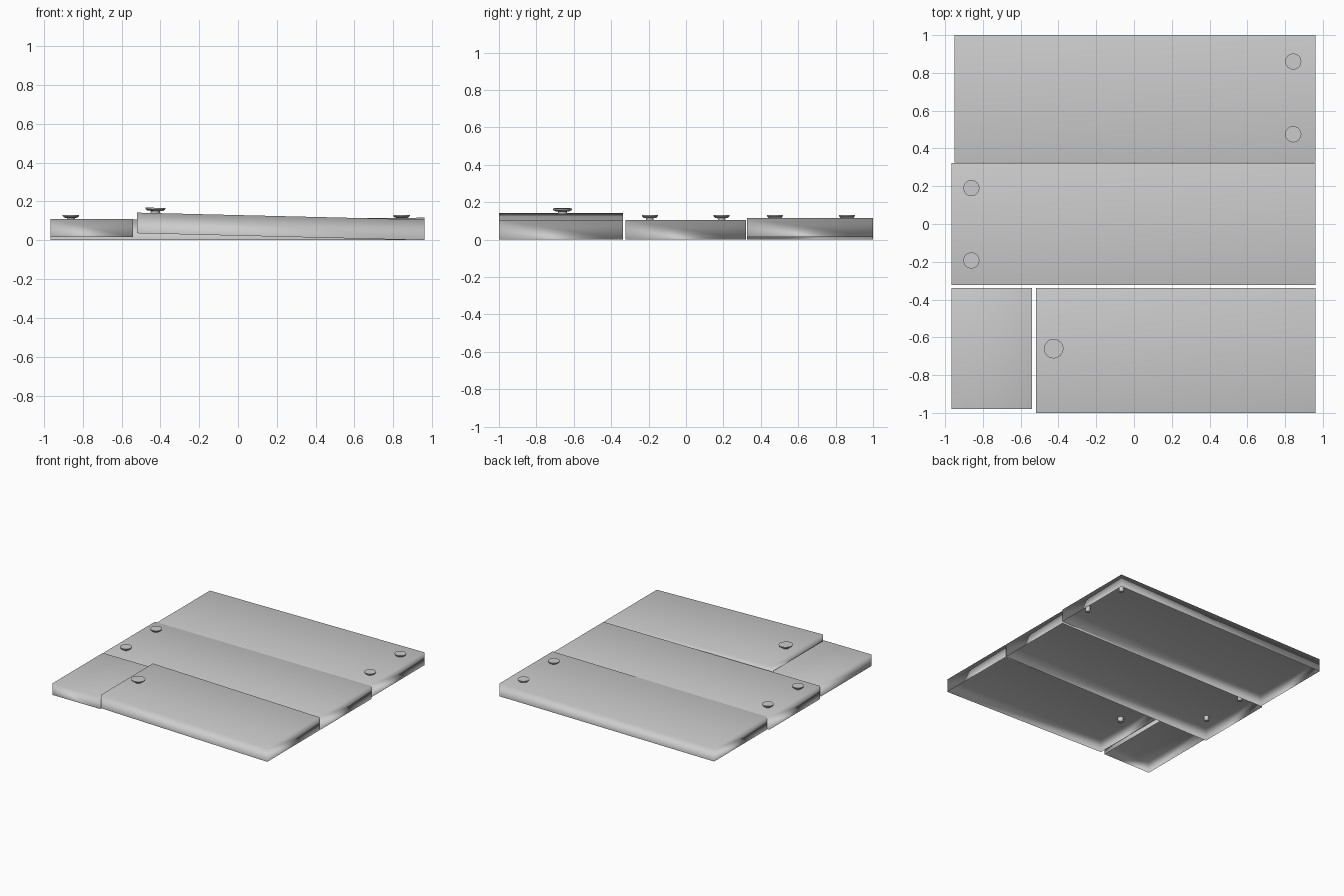
import bpy, bmesh, math
from mathutils import Matrix

if "Cube" in bpy.data.objects:
    bpy.data.objects.remove(bpy.data.objects["Cube"])

def add_object(name, bm):
    mesh = bpy.data.meshes.new(name)
    bm.to_mesh(mesh)
    bm.free()
    obj = bpy.data.objects.new(name, mesh)
    bpy.context.collection.objects.link(obj)
    return obj

def plank(name, x0, x1, y0, y1, bottom, height):
    """Open-bottomed board; bottom = (z at left end, z at right end)."""
    bm = bmesh.new()
    bmesh.ops.create_cube(bm, size=1)
    under = [f for f in bm.faces if f.normal.z < -0.5]
    bmesh.ops.delete(bm, geom=under, context='FACES_ONLY')
    for v in bm.verts:
        right, top = v.co.x > 0, v.co.z > 0
        v.co = (x1 if right else x0,
                y1 if v.co.y > 0 else y0,
                bottom[right] + (height if top else 0))
    for f in bm.faces:
        f.smooth = True
    obj = add_object(name, bm)
    obj.modifiers.new("soft_sides", 'WEIGHTED_NORMAL')
    return obj

def nail(name, x, y, top, r, tilt=0.0, sides=16):
    """Lathed nail: flat flared head, narrow neck and shaft through the board."""
    profile = [(r, 0), (r * 0.96, -0.008), (r * 0.78, -0.015),
               (r * 0.48, -0.016), (r * 0.38, -0.06)]
    bm = bmesh.new()
    rings = []
    for rad, z in profile:
        rings.append([bm.verts.new((rad * math.cos(2 * math.pi * i / sides),
                                    rad * math.sin(2 * math.pi * i / sides), z))
                      for i in range(sides)])
    for a, b in zip(rings, rings[1:]):
        for i in range(sides):
            j = (i + 1) % sides
            bm.faces.new((a[i], b[i], b[j], a[j]))
    bm.faces.new(rings[0])
    bm.faces.new(rings[-1][::-1])
    bmesh.ops.recalc_face_normals(bm, faces=bm.faces)
    obj = add_object(name, bm)
    obj.matrix_world = Matrix.Translation((x, y, top)) @ Matrix.Rotation(tilt, 4, 'Y')
    bpy.ops.object.select_all(action='DESELECT')
    bpy.context.view_layer.objects.active = obj
    obj.select_set(True)
    bpy.ops.object.shade_smooth_by_angle(angle=math.radians(35))

# Floorboards
plank("back_plank", -0.95, 0.96, 0.325, 1.0, (0.0, 0.014), 0.102)
plank("middle_plank", -0.965, 0.96, -0.324, 0.322, (0.0, 0.0), 0.106)
plank("loose_front_plank", -0.52, 0.96, -1.0, -0.338, (0.036, 0.0), 0.106)
plank("short_front_plank", -0.965, -0.54, -0.98, -0.338, (0.016, 0.016), 0.092)

# Nails
for i, y in enumerate((0.475, 0.86)):
    nail(f"back_nail_{i + 1}", 0.843, y, 0.131, 0.043)
for i, y in enumerate((-0.193, 0.19)):
    nail(f"middle_nail_{i + 1}", -0.861, y, 0.131, 0.043)
nail("loose_plank_nail", -0.425, -0.66, 0.167, 0.052, math.atan2(0.036, 1.48))
